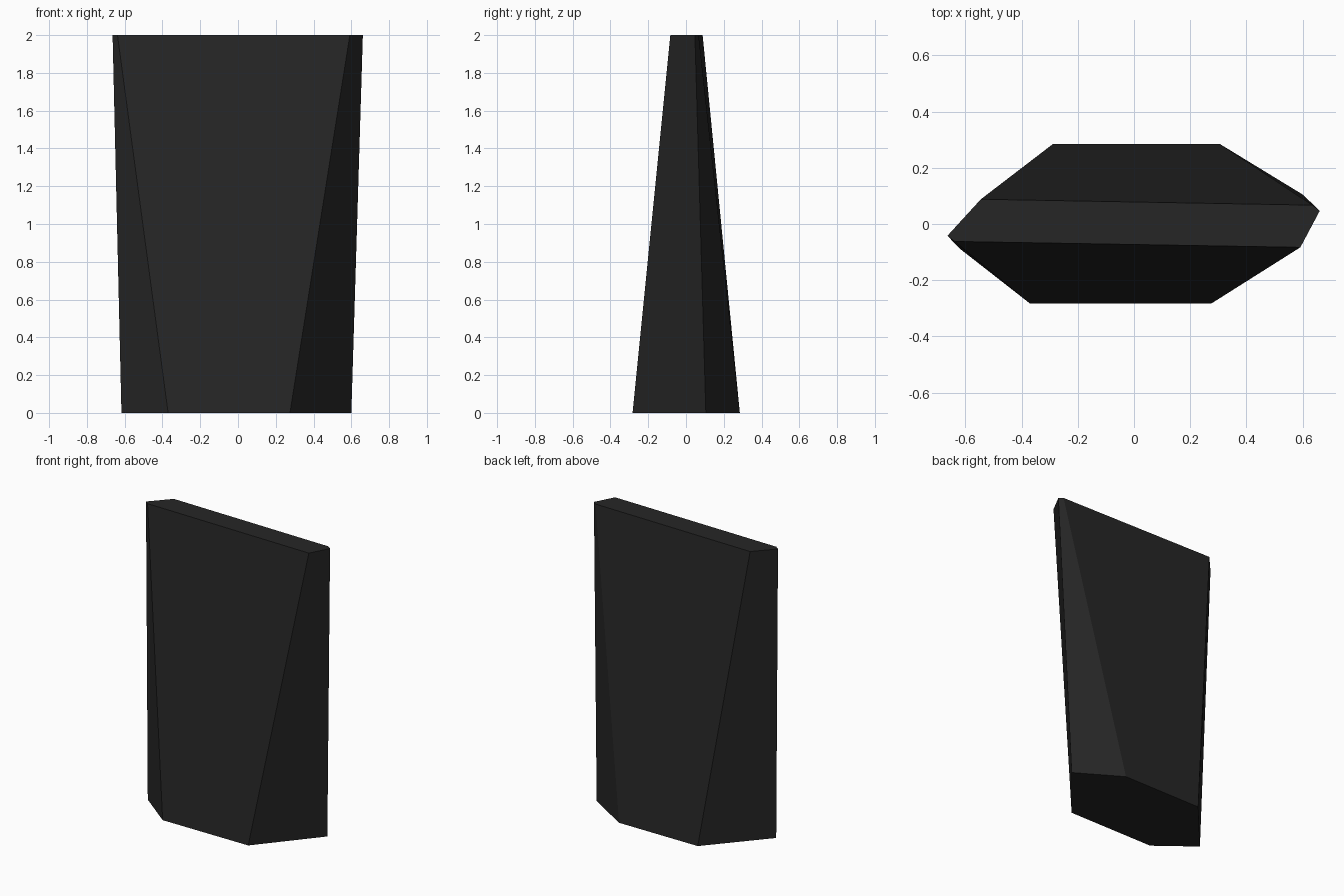
import bpy, bmesh

if "Cube" in bpy.data.objects:
    bpy.data.objects.remove(bpy.data.objects["Cube"])

# Six-sided tapered slab: base and top outlines, both counter-clockwise from front left
base = [(-0.37, -0.283), (0.275, -0.283), (0.60, 0.105),
        (0.305, 0.285), (-0.288, 0.285), (-0.617, -0.09)]
top = [(-0.638, -0.062), (0.592, -0.083), (0.661, 0.047),
       (0.635, 0.067), (-0.545, 0.088), (-0.664, -0.042)]

bm = bmesh.new()
lower = [bm.verts.new((x, y, 0)) for x, y in base]
upper = [bm.verts.new((x, y, 2)) for x, y in top]
bm.faces.new(lower[::-1])
bm.faces.new(upper)
for i in range(6):
    j = (i + 1) % 6
    bm.faces.new((lower[i], lower[j], upper[j], upper[i]))
bmesh.ops.recalc_face_normals(bm, faces=bm.faces)

mesh = bpy.data.meshes.new("stone_slab")
bm.to_mesh(mesh)
bm.free()

# Flat dark stone colour
mat = bpy.data.materials.new("charcoal")
mat.diffuse_color = (0.019, 0.019, 0.019, 1)
mat.use_nodes = True
mat.node_tree.nodes["Principled BSDF"].inputs["Base Color"].default_value = mat.diffuse_color
mesh.materials.append(mat)

slab = bpy.data.objects.new("stone_slab", mesh)
bpy.context.collection.objects.link(slab)
